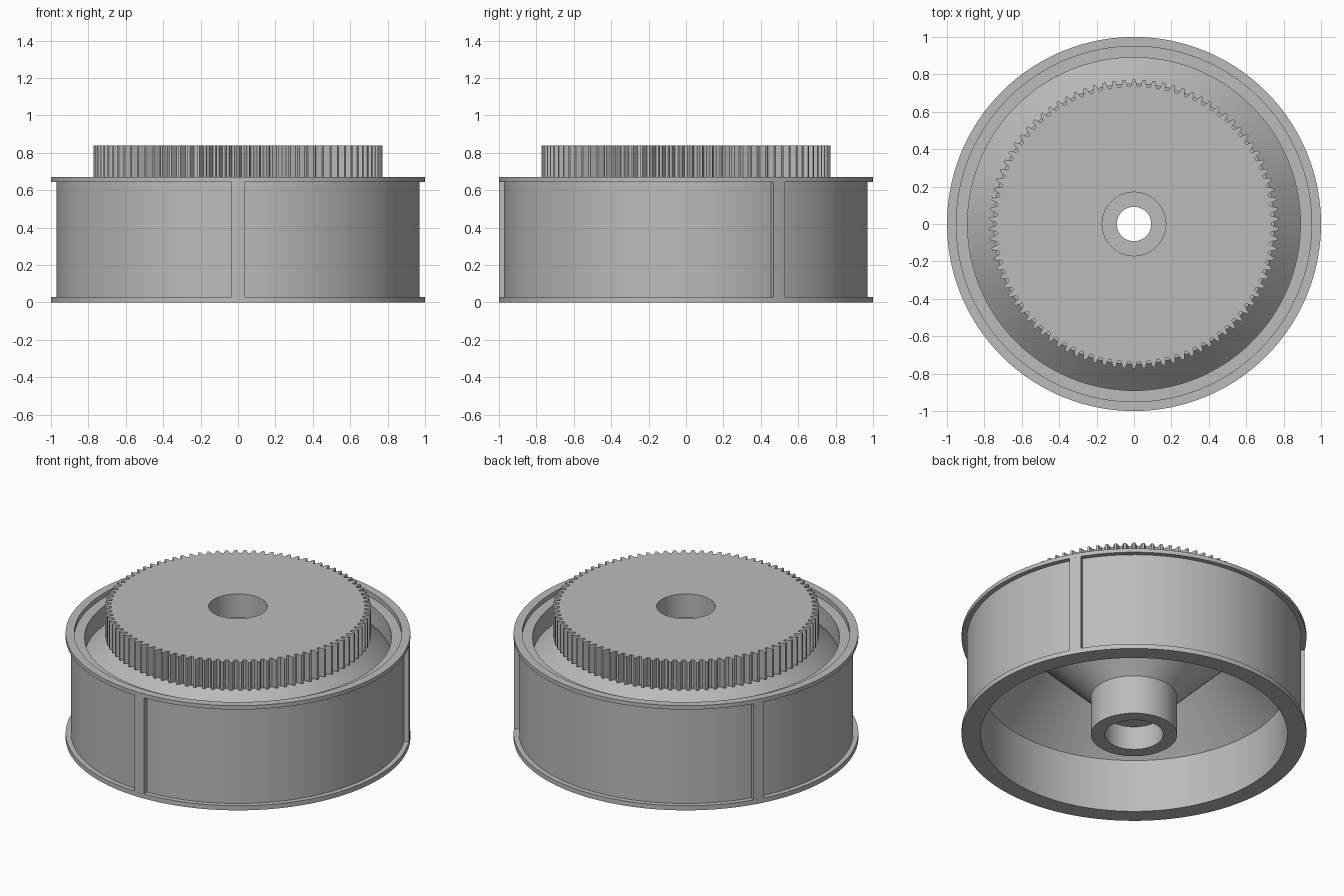
import bpy, bmesh, math

if "Cube" in bpy.data.objects:
    bpy.data.objects.remove(bpy.data.objects["Cube"])

grey = bpy.data.materials.new("light_grey")
grey.diffuse_color = (0.5, 0.5, 0.5, 1)
grey.use_nodes = True
grey.node_tree.nodes["Principled BSDF"].inputs["Base Color"].default_value = grey.diffuse_color


def finish(bm, name):
    bmesh.ops.recalc_face_normals(bm, faces=bm.faces)
    mesh = bpy.data.meshes.new(name)
    bm.to_mesh(mesh)
    bm.free()
    mesh.materials.append(grey)
    obj = bpy.data.objects.new(name, mesh)
    bpy.context.collection.objects.link(obj)
    bpy.ops.object.select_all(action='DESELECT')
    obj.select_set(True)
    bpy.context.view_layer.objects.active = obj
    bpy.ops.object.shade_smooth_by_angle(angle=math.radians(25))
    return obj


def ring(bm, polar, z):
    return [bm.verts.new((r * math.cos(a), r * math.sin(a), z)) for r, a in polar]


def skin(bm, rings):
    for lower, upper in zip(rings, rings[1:]):
        n = len(lower)
        for i in range(n):
            j = (i + 1) % n
            bm.faces.new((lower[i], lower[j], upper[j], upper[i]))


# Turned wheel body: stepped bore, hub, folded conical web, flanged rim
SEGMENTS = 128
profile = [(.17, .84), (.17, .69), (.092, .69), (.092, .15), (.17, .15), (.17, 0),
           (.25, 0), (.25, .25), (.61, .615), (.89, .34), (.89, 0), (1, 0),
           (1, .03), (.97, .03), (.97, .645), (1, .645), (1, .67), (.95, .67),
           (.95, .64), (.89, .64), (.89, .52), (.75, .66), (.72, .66)]
angles = [i * math.tau / SEGMENTS for i in range(SEGMENTS)]
bm = bmesh.new()
skin(bm, [ring(bm, [(r, a) for a in angles], z) for r, z in profile])
finish(bm, "wheel_body")

# Toothed ring with a flat top
TEETH = 90
pitch = math.tau / TEETH
tooth = [(-.36, .735), (-.12, .772), (.12, .772), (.36, .735)]
outline = [(r, math.pi / 2 + (t + f) * pitch) for t in range(TEETH) for f, r in tooth]
circle = lambda radius: [(radius, a) for _, a in outline]
bm = bmesh.new()
skin(bm, [ring(bm, circle(.72), .66), ring(bm, outline, .66),
          ring(bm, outline, .84), ring(bm, circle(.17), .84)])
finish(bm, "toothed_ring")

# Three upright ribs across the outer drum
for k in range(3):
    mid = math.radians(-90 + 120 * k)
    bm = bmesh.new()
    rings = []
    for z in (.03, .645):
        arc = [(.9995, mid + .035 * s) for s in (-1, -.5, 0, .5, 1)]
        arc += [(.968, mid + .035 * s) for s in (1, .5, 0, -.5, -1)]
        rings.append(ring(bm, arc, z))
    skin(bm, rings)
    for loop in rings:
        bm.faces.new(loop)
    finish(bm, f"drum_rib_{k + 1}")
